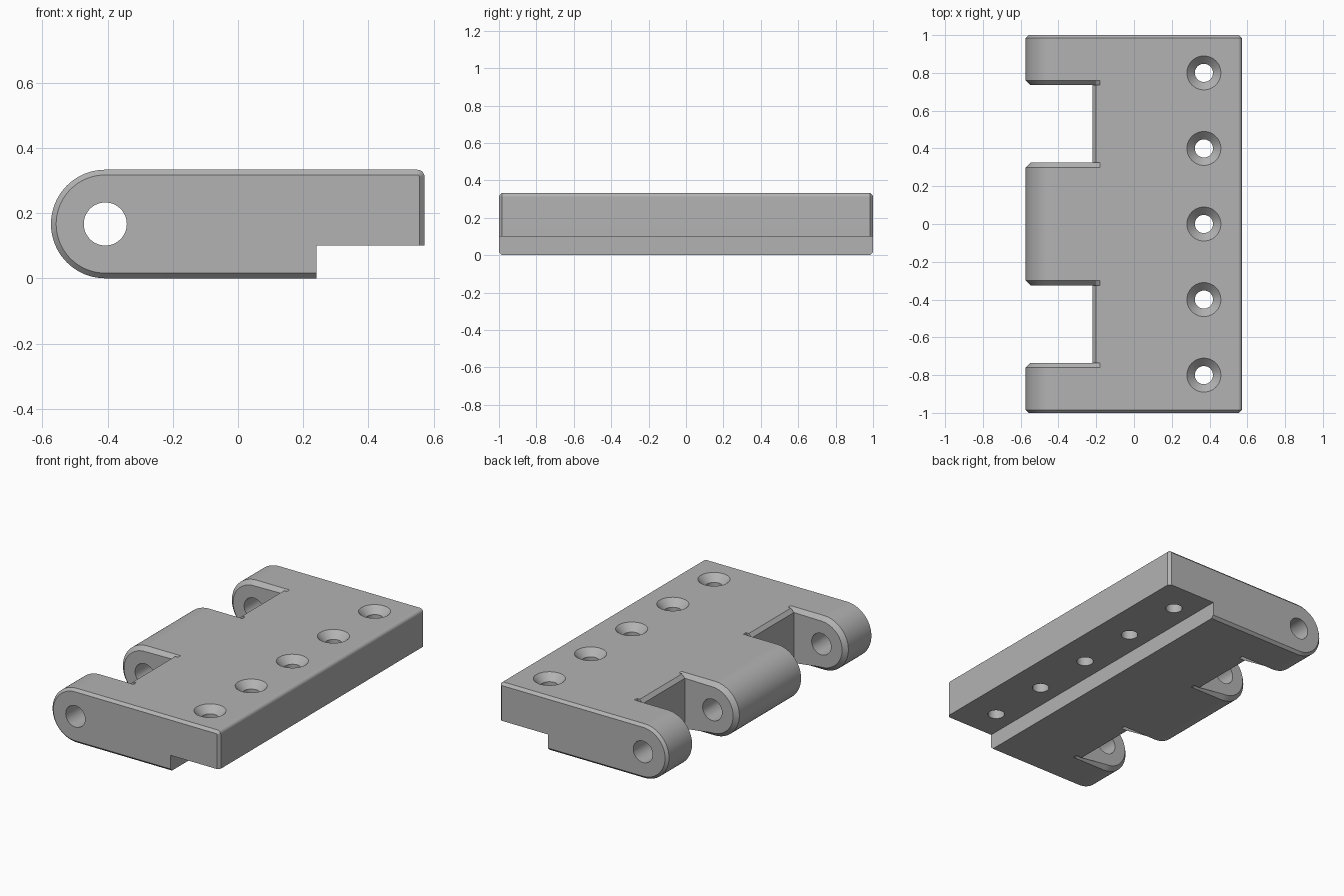
import bpy, bmesh
from math import pi, sin, cos
from mathutils import Matrix, Vector

cube = bpy.data.objects.get("Cube")
if cube:
    bpy.data.objects.remove(cube, do_unlink=True)

grey = bpy.data.materials.new("plain_grey")
grey.use_nodes = True
grey.diffuse_color = (0.45, 0.45, 0.45, 1)
grey.node_tree.nodes["Principled BSDF"].inputs["Base Color"].default_value = grey.diffuse_color

HEIGHT, RIGHT, STEP_X, STEP_Z = 0.333, 0.572, 0.24, 0.10
PIN_X, R = -0.407, HEIGHT / 2
WALL_X, EDGE_X, TIP_X = -0.22, -0.20, -0.18
END, SIDE, ROUND = 0.016, 0.025, 0.022
ARC = 40


def make_object(name, bm):
    mesh = bpy.data.meshes.new(name)
    bm.to_mesh(mesh)
    bm.free()
    mesh.materials.append(grey)
    obj = bpy.data.objects.new(name, mesh)
    bpy.context.collection.objects.link(obj)
    return obj


def section(end=0.0, side=0.0, notch=False):
    """Outline in x and z; end insets everything, side only the knuckle."""
    top, low = HEIGHT - end, end
    pts = [(STEP_X, low), (STEP_X, STEP_Z), (RIGHT - end, STEP_Z)]
    # rounded top edge of the leaf
    for i in range(6):
        a = pi / 2 * i / 5
        pts.append((RIGHT - ROUND + (ROUND - end) * cos(a),
                    HEIGHT - ROUND + (ROUND - end) * sin(a)))
    pts += [(TIP_X, top), (EDGE_X, top - side)]
    # knuckle barrel, or the straight wall of a notch
    for i in range(ARC + 1):
        t = i / ARC
        if notch:
            pts.append((WALL_X, (HEIGHT - ROUND) * (1 - t)))
        else:
            r = R - end - side
            a = pi / 2 + pi * t
            pts.append((PIN_X + r * cos(a), R + r * sin(a)))
    pts += [(EDGE_X, low + side), (TIP_X, low)]
    return pts


# sections along the hinge, back half mirrored from the front half
knuckle, chamfered, gap = section(), section(side=SIDE), section(notch=True)
half = [(1.0, section(end=END)), (1.0 - END, knuckle),
        (0.735 + SIDE, knuckle), (0.735, chamfered), (0.735, gap),
        (0.325, gap), (0.325, chamfered), (0.325 - SIDE, knuckle)]
stations = [(-y, s) for y, s in half] + half[::-1]

bm = bmesh.new()
rings = [[bm.verts.new((x, y, z)) for x, z in s] for y, s in stations]
for a, b in zip(rings, rings[1:]):
    for i in range(len(a)):
        j = (i + 1) % len(a)
        bm.faces.new((a[i], b[i], b[j], a[j]))
bm.faces.new(rings[0])
bm.faces.new(rings[-1][::-1])
bmesh.ops.remove_doubles(bm, verts=bm.verts, dist=1e-5)
bmesh.ops.dissolve_degenerate(bm, edges=bm.edges, dist=1e-5)
if bm.calc_volume(signed=True) < 0:
    bmesh.ops.reverse_faces(bm, faces=bm.faces)
leaf = make_object("hinge_leaf", bm)


def pin_cutter():
    bm = bmesh.new()
    bmesh.ops.create_cone(bm, cap_ends=True, segments=48, radius1=0.066,
                          radius2=0.066, depth=3,
                          matrix=Matrix.Translation((PIN_X, 0, R)) @ Matrix.Rotation(pi / 2, 4, 'X'))
    return make_object("pin_hole_cutter", bm)


def screw_cutter(y):
    """Straight shank widening into a countersink, lathed about z."""
    bm = bmesh.new()
    profile = [(0, -0.1), (0.048, -0.1), (0.048, HEIGHT - 0.042),
               (0.09, HEIGHT), (0.09, 0.5), (0, 0.5)]
    verts = [bm.verts.new((r, 0, z)) for r, z in profile]
    edges = [bm.edges.new(p) for p in zip(verts, verts[1:])]
    bmesh.ops.spin(bm, geom=verts + edges, cent=(0, 0, 0), axis=(0, 0, 1),
                   angle=2 * pi, steps=40)
    bmesh.ops.remove_doubles(bm, verts=bm.verts, dist=1e-5)
    bmesh.ops.recalc_face_normals(bm, faces=bm.faces)
    bmesh.ops.translate(bm, verts=bm.verts, vec=Vector((0.37, y, 0)))
    return make_object("screw_hole_cutter", bm)


# bore the pin hole and the row of screw holes
bpy.ops.object.select_all(action='DESELECT')
bpy.context.view_layer.objects.active = leaf
leaf.select_set(True)
for cutter in [pin_cutter()] + [screw_cutter(0.4 * k) for k in range(-2, 3)]:
    cutter.hide_render = True
    mod = leaf.modifiers.new("bore", 'BOOLEAN')
    mod.operation, mod.solver, mod.object = 'DIFFERENCE', 'EXACT', cutter
    bpy.ops.object.modifier_apply(modifier=mod.name)
    bpy.data.objects.remove(cutter, do_unlink=True)

# smooth barrels and bores, crisp flats
bpy.ops.object.shade_smooth_by_angle(angle=pi / 6)
weighted = leaf.modifiers.new("flat_normals", 'WEIGHTED_NORMAL')
weighted.keep_sharp = True
